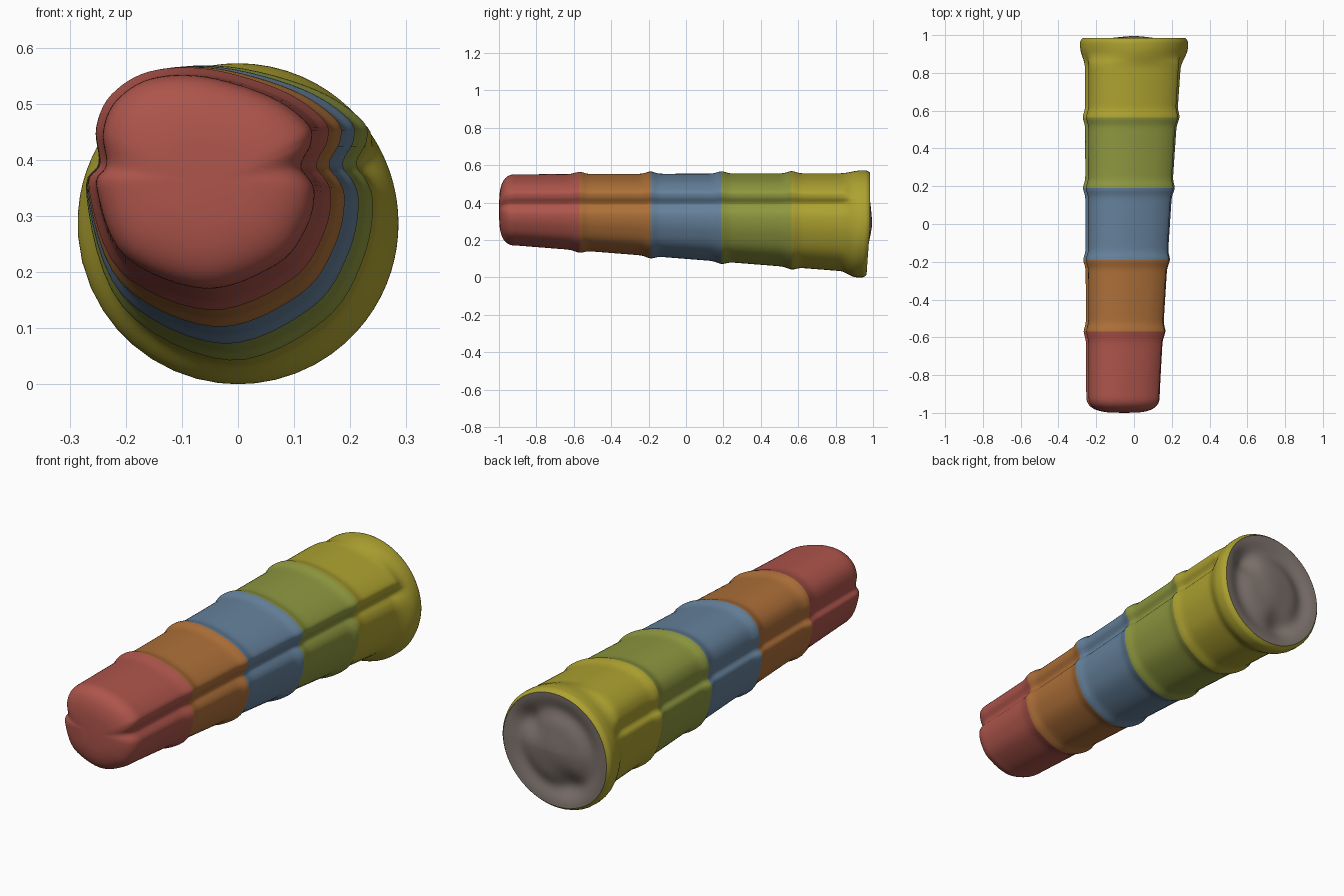
import bpy, bmesh, math
from mathutils import Vector

if "Cube" in bpy.data.objects:
    bpy.data.objects.remove(bpy.data.objects["Cube"])

# Cross-section: squarish top, side grooves, round belly (unit half-sizes, clockwise)
PROFILE = [(0, 1), (.6, .8), (.94, .53), (.97, .33), (.88, .1), (1, -.12),
           (.93, -.45), (.66, -.78), (0, -1), (-.74, -.71),
           (-1, -.1), (-.91, .12), (-.94, .45), (-.82, .76), (-.5, .98)]
STEPS = 6
JOINTS = (-.57, -.19, .19, .565)
END_Z = END_R = 0.286


def catmull(points, steps):
    """Smooth closed curve through the points."""
    out, n = [], len(points)
    for i in range(n):
        a, b, c, d = (Vector(points[(i + k) % n]) for k in (-1, 0, 1, 2))
        for s in range(steps):
            t = s / steps
            out.append(0.5 * (2 * b + (c - a) * t + (2 * a - 5 * b + 4 * c - d) * t * t
                              + (3 * b - a - 3 * c + d) * t ** 3))
    return out


RING = catmull(PROFILE, STEPS)


def ring_points(y):
    """Tapered lobed section with ridges at the joints, flaring to a circle at the back."""
    t = max(0, (y + .9) / 1.75)
    ridge = .012 * sum(math.exp(-((y - j) / .032) ** 2) for j in JOINTS)
    left, right = -.252 - .008 * t - ridge, .136 + .112 * t ** 1.1 + ridge
    bottom, top = .17 - .138 * t - ridge, .548 + .007 * t + ridge
    flare = min(1, max(0, (y - .82) / .12))
    flare = flare * flare * (3 - 2 * flare)
    mix = max(flare, .2 * min(1, t) ** 2)
    # rounded front nose, slightly rolled back edge
    nose = (1 - min(1, max(0, (-.9 - y) / .1)) ** 3) ** (1 / 3)
    roll = 1 - .05 * max(0, (y - .96) / .025) ** 2
    mid, pts = .37, []
    cx, hx, cz, hz = (left + right) / 2, (right - left) / 2, (bottom + top) / 2, (top - bottom) / 2
    for p in RING:
        a = Vector((cx + hx * p.x, mid + p.y * ((top - mid) if p.y > 0 else (mid - bottom))))
        ang = math.atan2(a.y - cz, a.x - cx)
        d = Vector((math.cos(ang), math.sin(ang)))
        a = a.lerp(Vector((cx + hx * d.x, cz + hz * d.y)), mix)
        a = a.lerp(Vector((0, END_Z)) + d * END_R * roll, flare)
        c = Vector((-.05, .36))
        a = c + (a - c) * nose
        pts.append((a.x, y - .02 * flare * max(0, -d.y), a.y))
    return pts


def dish(x, z):
    """Recess of the back face: ring groove, two dimples, raised middle."""
    r = math.hypot(x, z) / END_R
    y = .985 + .01 * math.exp(-(r / .3) ** 2) - .018 * math.exp(-((r - .66) / .16) ** 2)
    for dx, dz in ((.14, .1), (-.06, -.15)):
        y -= .025 * math.exp(-((x - dx) ** 2 + (z - dz) ** 2) / .004)
    return y - .02 * max(0, -z / END_R)


def build(name, rings, color, center=None):
    """Skin the rings, closing the first one onto center if given."""
    bm = bmesh.new()
    loops = [[bm.verts.new(p) for p in r] for r in rings]
    n = len(RING)
    for a, b in zip(loops, loops[1:]):
        for i in range(n):
            j = (i + 1) % n
            bm.faces.new((a[i], a[j], b[j], b[i]))
    if center:
        hub = bm.verts.new(center)
        for i in range(n):
            bm.faces.new((hub, loops[0][(i + 1) % n], loops[0][i]))
    bmesh.ops.recalc_face_normals(bm, faces=bm.faces[:])
    # make faces point away from the inside of the body
    core = Vector((-.03, 0, .33))
    out = 0
    for f in bm.faces:
        d = f.calc_center_median() - core
        if name != "back_cap":
            d.y = 0
        out += f.normal.dot(d) * f.calc_area()
    if out < 0:
        bmesh.ops.reverse_faces(bm, faces=bm.faces[:])
    me = bpy.data.meshes.new(name)
    bm.to_mesh(me)
    bm.free()
    me.polygons.foreach_set("use_smooth", [True] * len(me.polygons))
    mat = bpy.data.materials.new(name + "_color")
    mat.diffuse_color = (*color, 1)
    mat.use_nodes = True
    mat.node_tree.nodes["Principled BSDF"].inputs["Base Color"].default_value = mat.diffuse_color
    me.materials.append(mat)
    bpy.context.collection.objects.link(bpy.data.objects.new(name, me))


# Five coloured sections between the joints
BACK = .985
edges = (-.998, *JOINTS, BACK)
names = ("red_section", "orange_section", "blue_section", "green_section", "yellow_section")
colors = ((.42, .09, .07), (.42, .16, .04), (.13, .22, .33), (.27, .31, .05), (.42, .36, .03))
COUNT = 40
for k, (name, color) in enumerate(zip(names, colors)):
    y0, y1 = edges[k], edges[k + 1]
    rings = []
    for i in range(COUNT + 1):
        t = i / COUNT
        if k == 0:
            t = t * t  # finer steps on the rounded nose
        rings.append(ring_points(y0 + (y1 - y0) * t))
    build(name, rings, color, (-.05, -1, .36) if k == 0 else None)

# Back cap: dished disc inside the flared rim
rim = [(p[0], p[2] - END_Z) for p in ring_points(BACK)]
cap = [[(x * k / 20, dish(x * k / 20, z * k / 20), END_Z + z * k / 20) for x, z in rim]
       for k in range(1, 21)]
build("back_cap", cap, (.22, .18, .16), (0, dish(0, 0), END_Z))
